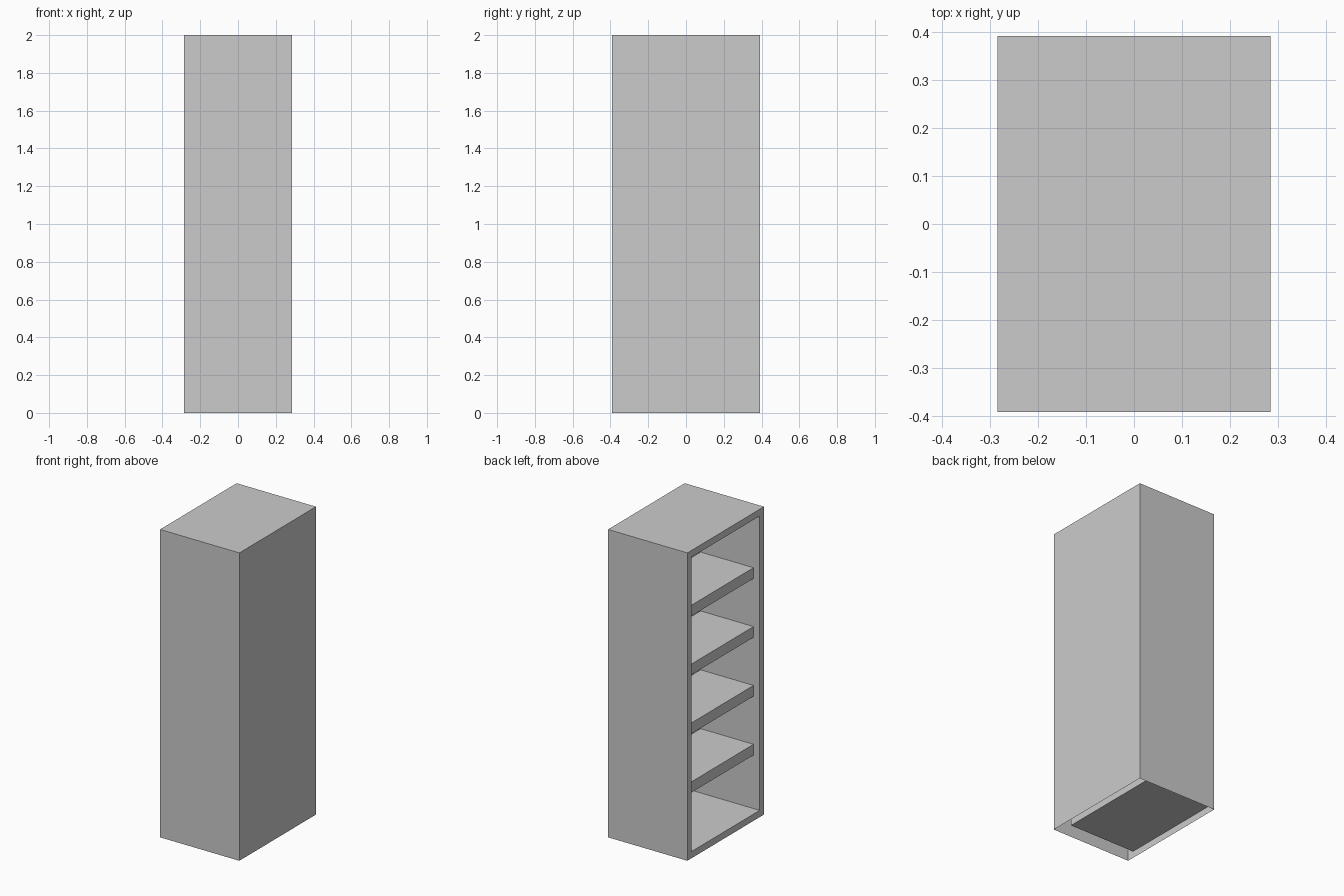
import bpy, bmesh
from mathutils import Matrix, Vector

if "Cube" in bpy.data.objects:
    bpy.data.objects.remove(bpy.data.objects["Cube"])

W, D, H = 0.57, 0.786, 2.0      # outer size
T = 0.044                       # frame thickness
BACK = 0.19                     # x of the inner back wall
SHELVES, SHELF_T = 4, 0.07


def box(bm, lo, hi):
    lo, hi = Vector(lo), Vector(hi)
    m = Matrix.Translation((lo + hi) / 2) @ Matrix.Diagonal((*(hi - lo), 1))
    bmesh.ops.create_cube(bm, size=1, matrix=m)
    bm.normal_update()


def finish(bm, name):
    me = bpy.data.meshes.new(name)
    bm.to_mesh(me)
    bm.free()
    ob = bpy.data.objects.new(name, me)
    bpy.context.collection.objects.link(ob)


# cabinet shell: open underneath, with a recessed compartment on the left side
bm = bmesh.new()
box(bm, (-W / 2, -D / 2, 0), (W / 2, D / 2, H))
opening = next(f for f in bm.faces if f.normal.x < -0.9)
bottom = next(f for f in bm.faces if f.normal.z < -0.9)
bmesh.ops.inset_region(bm, faces=[opening], thickness=T, use_even_offset=True)
inner = bmesh.ops.extrude_discrete_faces(bm, faces=[opening])["faces"][0]
for v in inner.verts:
    v.co.x = BACK
bmesh.ops.delete(bm, geom=[bottom], context='FACES_ONLY')
finish(bm, "cabinet_shell")

# evenly spaced shelves, set back from the opening
pitch = (H - 2 * T) / (SHELVES + 1)
for i in range(SHELVES):
    z = T + pitch * (i + 1)
    bm = bmesh.new()
    box(bm, (-W / 2 + T, -D / 2 + T, z - SHELF_T / 2),
        (BACK - 0.05, D / 2 - T, z + SHELF_T / 2))
    finish(bm, f"shelf_{i + 1}")
